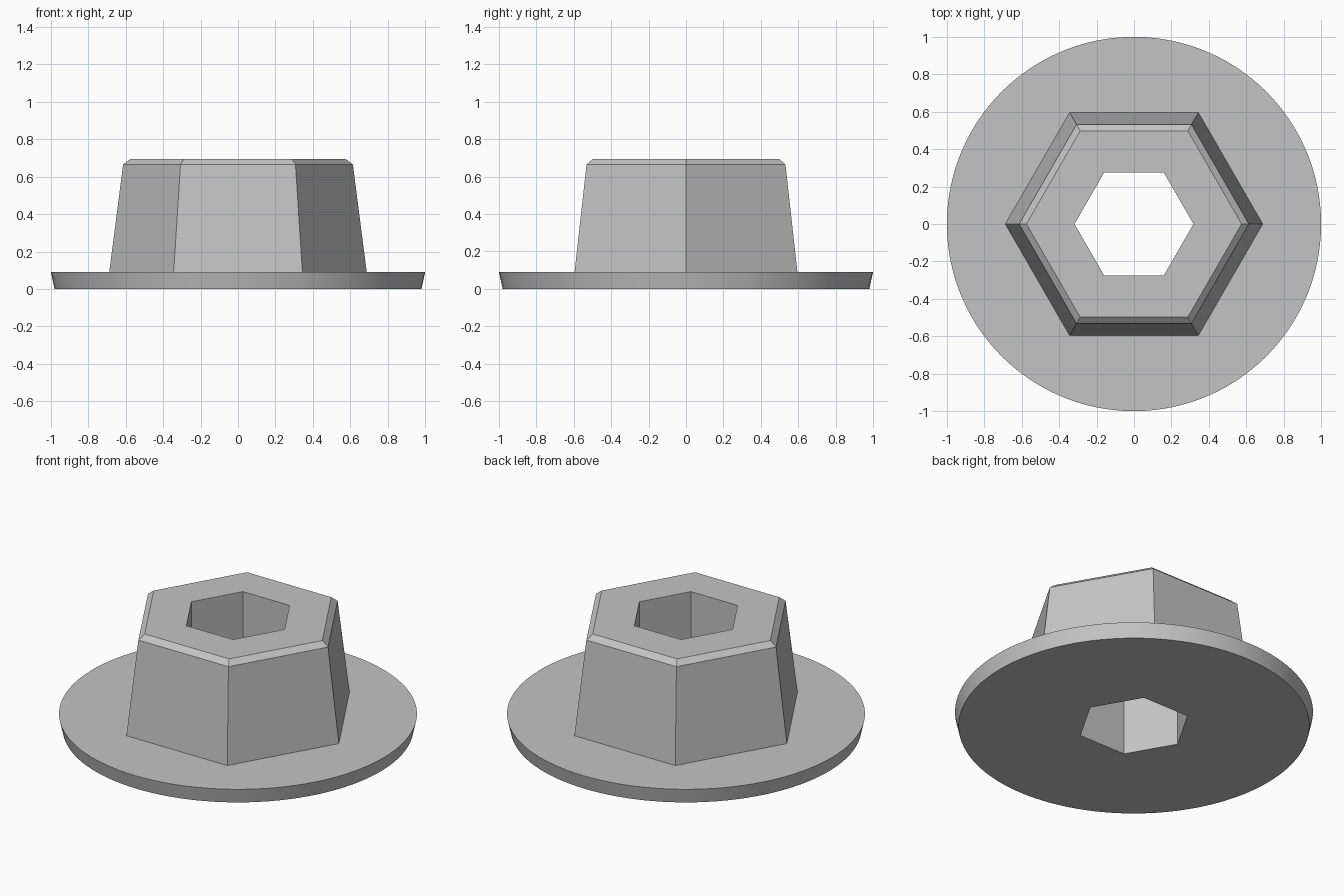
import bpy
import bmesh
from math import cos, sin, tau

if "Cube" in bpy.data.objects:
    bpy.data.objects.remove(bpy.data.objects["Cube"], do_unlink=True)

HEX, ROUND = 6, 120
BORE = 0.318
FLANGE_TOP = 0.09

steel = bpy.data.materials.new("grey_steel")
steel.use_nodes = True
colour = (0.55, 0.55, 0.55, 1)
steel.diffuse_color = colour
steel.node_tree.nodes["Principled BSDF"].inputs["Base Color"].default_value = colour


def add_ring(bm, sides, radius, z):
    return [bm.verts.new((radius * cos(tau * i / sides), radius * sin(tau * i / sides), z))
            for i in range(sides)]


def join_rings(bm, a, b):
    """Join two rings sector by sector; a hexagon side can meet a whole arc."""
    sectors = min(len(a), len(b))

    def span(ring, k):
        step = len(ring) // sectors
        return [ring[i % len(ring)] for i in range(k * step, (k + 1) * step + 1)]

    for k in range(sectors):
        bm.faces.new(span(a, k) + span(b, k)[::-1])


def build_part(name, profile):
    """Skin a list of (sides, radius, height) rings."""
    bm = bmesh.new()
    rings = [add_ring(bm, *p) for p in profile]
    for a, b in zip(rings, rings[1:]):
        join_rings(bm, a, b)
    mesh = bpy.data.meshes.new(name)
    bm.to_mesh(mesh)
    bm.free()
    mesh.materials.append(steel)
    obj = bpy.data.objects.new(name, mesh)
    bpy.context.collection.objects.link(obj)
    bpy.ops.object.select_all(action="DESELECT")
    obj.select_set(True)
    bpy.context.view_layer.objects.active = obj
    bpy.ops.object.shade_smooth_by_angle(angle=0.5)
    return obj


# Round flange: lower bore, underside, flared rim, upper face up to the head
build_part("flange", [
    (HEX, BORE, FLANGE_TOP),
    (HEX, BORE, 0),
    (ROUND, 0.98, 0),
    (ROUND, 1.0, FLANGE_TOP),
    (HEX, 0.688, FLANGE_TOP),
])

# Tapered hexagonal head: wall, chamfer, top face, bore going down
build_part("hex_head", [
    (HEX, 0.688, FLANGE_TOP),
    (HEX, 0.614, 0.665),
    (HEX, 0.575, 0.695),
    (HEX, BORE, 0.695),
    (HEX, BORE, FLANGE_TOP),
])
